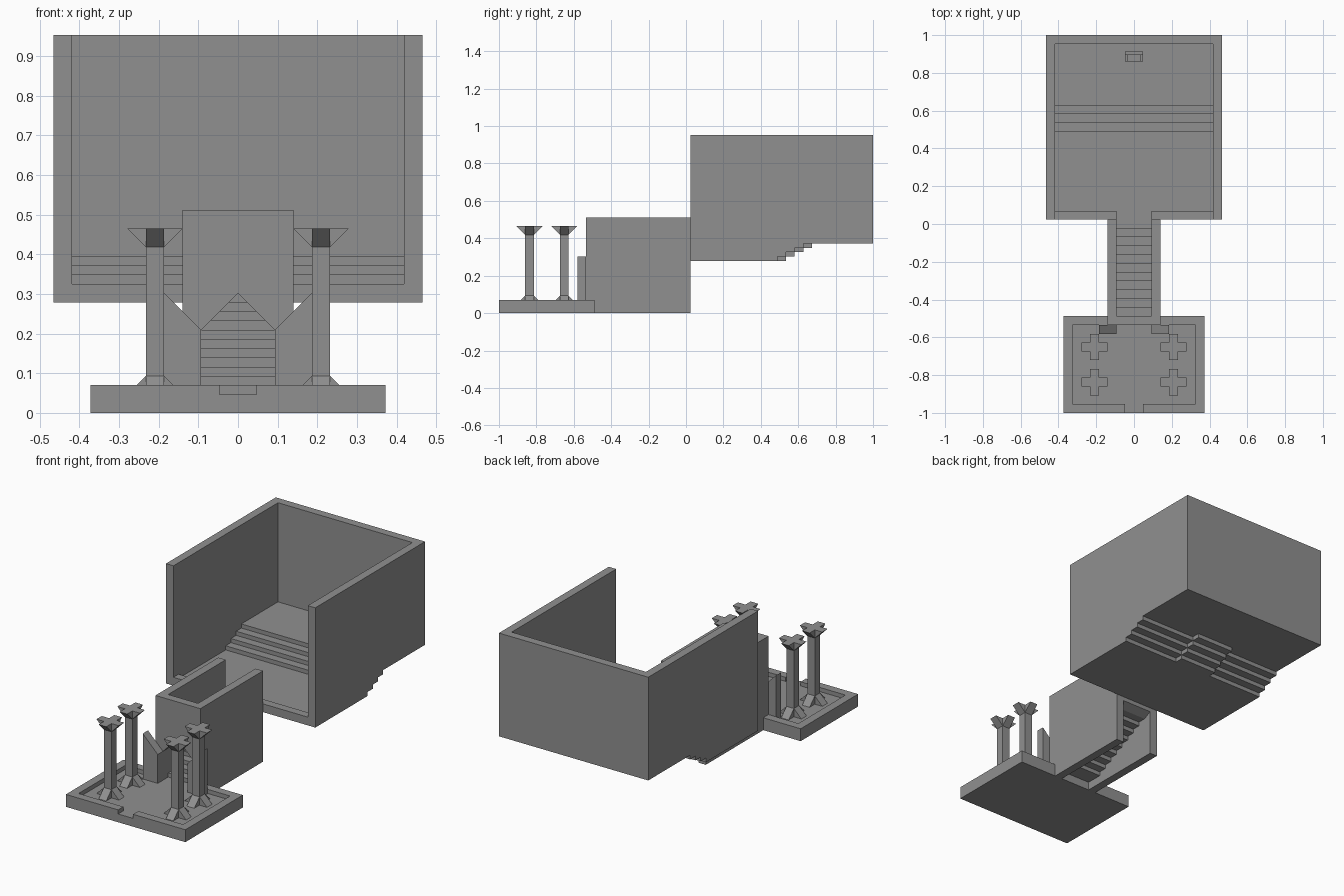
import bpy, bmesh

if "Cube" in bpy.data.objects:
    bpy.data.objects.remove(bpy.data.objects["Cube"])

U = 1 / 43  # everything sits on a regular grid of this pitch

stone = bpy.data.materials.new("grey stone")
stone.diffuse_color = (0.28, 0.28, 0.28, 1)
stone.use_nodes = True
stone.node_tree.nodes["Principled BSDF"].inputs["Base Color"].default_value = stone.diffuse_color


def prism(bm, pts, a, b, axis):
    """Extrude a profile from a to b. axis 'x': pts are (y, z); axis 'y': pts are (x, z)."""
    def place(p, t):
        return (t * U, p[0] * U, p[1] * U) if axis == 'x' else (p[0] * U, t * U, p[1] * U)
    face = bm.faces.new([bm.verts.new(place(p, a)) for p in pts])
    ext = bmesh.ops.extrude_face_region(bm, geom=[face], use_keep_orig=True)
    for v in ext['geom']:
        if isinstance(v, bmesh.types.BMVert):
            v.co["xy".index(axis)] = b * U
    bmesh.ops.recalc_face_normals(bm, faces=bm.faces[:])


def box(bm, x0, x1, y0, y1, z0, z1):
    prism(bm, [(y0, z0), (y1, z0), (y1, z1), (y0, z1)], x0, x1, 'x')


def finish(bm, name, mirror=False):
    me = bpy.data.meshes.new(name)
    bmesh.ops.recalc_face_normals(bm, faces=bm.faces[:])
    bm.to_mesh(me)
    bm.free()
    me.materials.append(stone)
    ob = bpy.data.objects.new(name, me)
    bpy.context.collection.objects.link(ob)
    if mirror:
        m = ob.modifiers.new("mirror", 'MIRROR')
        m.use_mirror_merge = False
    return ob


def risers(y, z, n, run=2):
    """Stepped line: n unit risers starting at (y, z)."""
    pts = []
    for i in range(n):
        pts += [(y + run * i, z + i), (y + run * i, z + i + 1)]
    return pts


# Entrance platform with a raised rim, open at the front notch and the doorway
bm = bmesh.new()
box(bm, -16, 16, -43, -21, 0, 2)
finish(bm, "platform_base")
bm = bmesh.new()
box(bm, 14, 16, -43, -21, 2, 3)
box(bm, 2, 14, -43, -41, 2, 3)
box(bm, 6, 14, -23, -21, 2, 3)
finish(bm, "platform_rim", True)

# Four columns with flared cross-shaped feet and heads
for row, cy in (("front", -36), ("back", -28)):
    bm = bmesh.new()
    cx = 9
    box(bm, cx - 1, cx + 1, cy - 1, cy + 1, 2, 20)
    for s in (-1, 1):
        for tip, inner in ((20, 18), (2, 4)):
            for c, other, axis in ((cx, cy, 'y'), (cy, cx, 'x')):
                prism(bm, [(c + s, inner), (c + s, tip), (c + 3 * s, tip)],
                      other - 1, other + 1, axis)
    finish(bm, row + "_columns", True)

# Corridor: gabled doorway, side walls, sloping wing walls
bm = bmesh.new()
prism(bm, [(-6, 2), (-4, 2), (-4, 9), (0, 13), (4, 9), (4, 2), (6, 2), (6, 22), (-6, 22)],
      -23, -21, 'y')
finish(bm, "doorway_wall")
bm = bmesh.new()
box(bm, 4, 6, -21, 1, 0, 22)
finish(bm, "corridor_walls", True)
bm = bmesh.new()
prism(bm, [(4, 2), (8, 2), (8, 13), (4, 9)], -25, -23, 'y')
finish(bm, "wing_walls", True)

# Corridor stairs, stepped underneath too
bm = bmesh.new()
prism(bm, risers(-21, 2, 11) + [(1, 13), (1, 11)] + risers(-17, 2, 9)[::-1][1:], -4, 4, 'x')
finish(bm, "corridor_stairs")

# Great room: floor with a thicker middle strip of stairs
bm = bmesh.new()
top = [(1, 13)] + risers(21, 13, 4) + [(41, 17)]
prism(bm, top + [(41, 16)] + risers(23, 12, 4)[::-1] + [(1, 12)], -5, 5, 'x')
finish(bm, "room_middle_floor")
bm = bmesh.new()
edges = [1, 21, 23, 25, 27, 41]
for i in range(5):
    box(bm, 5, 18, edges[i], edges[i + 1], 12 + i, 13 + i)
finish(bm, "room_side_floors", True)

# Great room walls and low front sill
bm = bmesh.new()
prism(bm, [(1, 41), (1, 12)] + risers(21, 12, 4) + [(43, 16), (43, 41)], 18, 20, 'x')
finish(bm, "room_side_walls", True)
bm = bmesh.new()
box(bm, -18, 18, 41, 43, 16, 41)
finish(bm, "room_back_wall")
bm = bmesh.new()
box(bm, 4, 18, 1, 3, 13, 14)
finish(bm, "room_front_sill", True)

# Small seat at the far end
bm = bmesh.new()
box(bm, -2, 2, 38.5, 39.25, 17, 21)
box(bm, -1.5, 1.5, 37, 38.5, 17, 18.3)
for s in (-1, 1):
    box(bm, min(1.5 * s, 2 * s), max(1.5 * s, 2 * s), 37, 38.5, 17, 19.3)
finish(bm, "seat")
